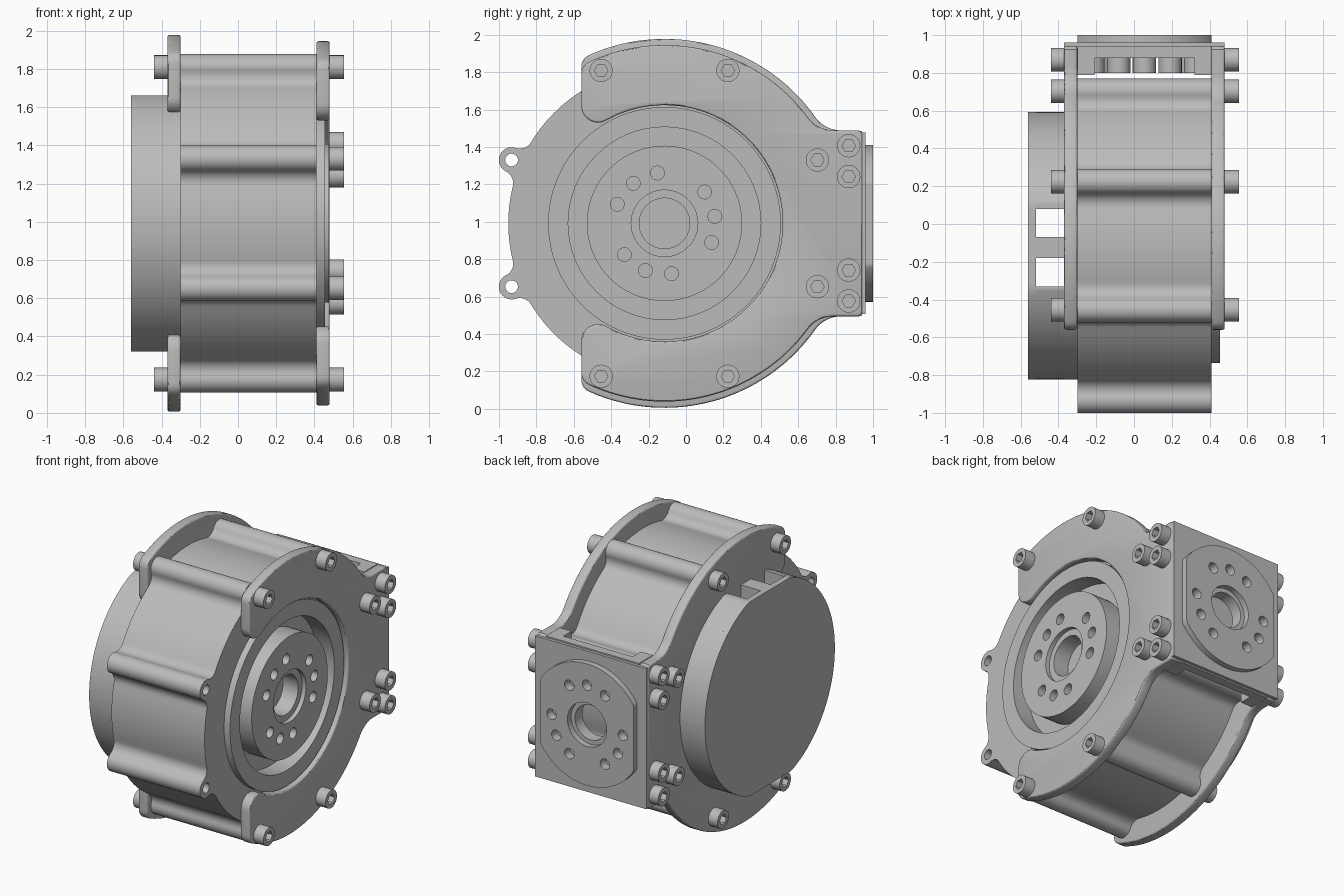
import bpy, bmesh
from math import sin, cos, acos, atan2, sqrt, radians, degrees
from mathutils import Matrix

if "Cube" in bpy.data.objects:
    bpy.data.objects.remove(bpy.data.objects["Cube"])

steel = bpy.data.materials.new("satin grey")
steel.use_nodes = True
GREY = (0.5, 0.5, 0.5, 1)
steel.diffuse_color = GREY
steel.node_tree.nodes["Principled BSDF"].inputs["Base Color"].default_value = GREY

CY, CZ = -0.115, 0.992      # main axis of the drive (runs along x)
CX = 0.055                  # middle plane between the side plates

# Columns: where the profile's u, v and the extrusion direction point
AXES = {"x": ((0, 0, 1), (1, 0, 0), (0, 1, 0)),   # u=y, v=z, extrude x
        "y": ((0, 1, 0), (0, 0, 1), (1, 0, 0))}   # u=z, v=x, extrude y


def extrude(name, loops, a, b, axis="x", bevel=0):
    """Fill nested outlines and extrude them from a to b along an axis."""
    cu = bpy.data.curves.new(name, "CURVE")
    cu.dimensions, cu.fill_mode = "2D", "BOTH"
    cu.extrude = (b - a) / 2 - bevel
    cu.bevel_depth, cu.bevel_resolution, cu.offset = bevel, 2, -bevel
    for loop in loops:
        sp = cu.splines.new("POLY")
        sp.points.add(len(loop) - 1)
        for p, (u, v) in zip(sp.points, loop):
            p.co = (u, v, 0, 1)
        sp.use_cyclic_u = True
    ob = bpy.data.objects.new(name, cu)
    bpy.context.collection.objects.link(ob)
    bpy.ops.object.select_all(action="DESELECT")
    ob.select_set(True)
    bpy.context.view_layer.objects.active = ob
    bpy.ops.object.convert(target="MESH")
    ob = bpy.context.object
    m = Matrix(AXES[axis]).to_4x4()
    m.translation = ((a + b) / 2, 0, 0) if axis == "x" else (0, (a + b) / 2, 0)
    bm = bmesh.new()
    bm.from_mesh(ob.data)
    bm.transform(m)
    bmesh.ops.remove_doubles(bm, verts=bm.verts, dist=1e-5)
    bmesh.ops.recalc_face_normals(bm, faces=bm.faces)
    bm.to_mesh(ob.data)
    bm.free()
    ob.data.materials.clear()
    ob.data.materials.append(steel)
    bpy.ops.object.shade_smooth_by_angle(angle=radians(30))
    return ob


def arc(u, v, r, a0, a1, n=12):
    return [(u + r * cos(radians(a0 + (a1 - a0) * i / n)),
             v + r * sin(radians(a0 + (a1 - a0) * i / n))) for i in range(n + 1)]


def circle(u, v, r, n=64):
    return arc(u, v, r, 0, 360, n)[:-1]


def rect(u0, u1, v0, v1):
    return [(u0, v0), (u1, v0), (u1, v1), (u0, v1)]


def shift(loop, u=CY, v=CZ):
    return [(p + u, q + v) for p, q in loop]


def flat_disc(r, flat, lo, hi, n=40):
    """Disc with flats at v = +-flat, limited to lo <= u <= hi."""
    us = [lo + (hi - lo) * (1 - cos(radians(180 * i / n))) / 2 for i in range(n + 1)]
    top = [(u, min(flat, sqrt(max(r * r - u * u, 1e-6)))) for u in us]
    return top + [(u, -v) for u, v in reversed(top)]


def hole_pattern(u, v, first, r=0.272):
    """Three groups of three points."""
    return [(u + r * cos(radians(first + k * 120 + j * 30)),
             v + r * sin(radians(first + k * 120 + j * 30)))
            for k in range(3) for j in (-1, 0, 1)]


# Housing with eight filleted screw ears
EAR, LUG, BODY, FIL = 0.885, 0.068, 0.835, 0.07
phi = degrees(acos((EAR**2 + (BODY + FIL)**2 - (LUG + FIL)**2) / (2 * EAR * (BODY + FIL))))
outline, ears = [], []
for k in range(8):
    t = 22.5 + 45 * k
    c = (EAR * cos(radians(t)), EAR * sin(radians(t)))
    ears.append((c[0] + CY, c[1] + CZ))
    f = [((BODY + FIL) * cos(radians(t + s * phi)),
          (BODY + FIL) * sin(radians(t + s * phi))) for s in (-1, 1)]
    to_ear = [degrees(atan2(c[1] - q[1], c[0] - q[0])) for q in f]
    turn = (to_ear[0] - (t - phi + 180) + 540) % 360 - 180
    outline += arc(*f[0], FIL, t - phi + 180, t - phi + 180 + turn, 8)
    start = to_ear[0] + 180
    sweep = (to_ear[1] + 180 - start) % 360
    outline += arc(*c, LUG, start, start + sweep, 16)
    outline += arc(*f[1], FIL, t + phi + 180 - turn, t + phi + 180, 8)
    outline += arc(0, 0, BODY, t + phi, t + 45 - phi, 14)[1:-1]
outline = shift(outline)
ear_holes = [circle(*e, 0.034, 24) for e in ears if e[0] < -0.8]
extrude("housing", [outline] + ear_holes, -0.30, 0.33)
extrude("housing_rim", [outline, circle(CY, CZ, 0.515)] + ear_holes, 0.33, 0.41)
extrude("seal_ring", [circle(CY, CZ, 0.622, 96), circle(CY, CZ, 0.515)], 0.41, 0.455)

# Output disc in its groove
disc = circle(CY, CZ, 0.415, 80)
holes = [circle(*p, 0.037, 20) for p in hole_pattern(CY, CZ, 128)]
extrude("output_disc", [disc, circle(CY, CZ, 0.135)] + holes, 0.33, 0.445)
extrude("output_disc_face", [disc, circle(CY, CZ, 0.178)] + holes, 0.445, 0.475)


# Side plates: open hoop with two horns and a square tail
def side_plate(name, R, r, x0, x1):
    tail, half, fil = 1.06, 0.497, 0.17
    dy = sqrt((R + fil)**2 - (half + fil)**2)
    a = degrees(atan2(half + fil, dy))
    dz = sqrt((R - 0.07)**2 - 0.375**2)
    b = degrees(atan2(dz, -0.375))
    horn = sqrt(r * r - 0.31**2) + 0.078
    top = [(tail, half - 0.02), (tail - 0.02, half)]
    top += arc(dy, half + fil, fil, -90, a - 180)
    top += arc(0, 0, R, a, b, 48)[1:-1]
    top += arc(-0.375, dz, 0.07, b, 180, 8)
    top += arc(-0.355, horn, 0.09, 180, 300, 12)
    e = degrees(atan2(horn - 0.078, -0.31))
    inner = arc(0, 0, r, e, -e, 80)[1:-1]
    loop = top + inner + [(u, -v) for u, v in reversed(top)]
    extrude(name, [shift(loop)], x0, x1, bevel=0.012)


side_plate("right_side_plate", 0.953, 0.632, 0.41, 0.48)
side_plate("left_side_plate", 0.986, 0.66, -0.37, -0.30)

# Rear cap with two connector slots
CAP, FLAT = 0.708, 0.67
full = shift(flat_disc(CAP, FLAT, -CAP, CAP, 80))
extrude("cap_end", [full], -0.56, -0.52)
extrude("cap_base", [full], -0.37, -0.29)
for side, lo, hi in (("front", -CAP, -0.215), ("middle", -0.065, 0.045), ("back", 0.195, CAP)):
    extrude("cap_wall_" + side, [shift(flat_disc(CAP, FLAT, lo, hi))], -0.52, -0.37)

# Output block at the tail
bolts = hole_pattern(CZ, CX, 0)
bolt_holes = [circle(*p, 0.036, 20) for p in bolts]
Z0, Z1 = CZ - 0.495, CZ + 0.495
bore = circle(CZ, CX, 0.12, 48)
extrude("block_plate", [rect(Z0, Z1, -0.30, 0.41), bore], 0.88, 0.94, "y")
extrude("block_cover", [rect(Z0 + 0.01, Z1 - 0.01, -0.37, 0.48), bore] + bolt_holes,
        0.94, 0.96, "y")
extrude("mounting_pad", [shift(flat_disc(0.42, 0.355, -0.42, 0.42, 80), CZ, CX),
                         circle(CZ, CX, 0.15, 48)] + bolt_holes, 0.96, 1.0, "y")
for side, x0, x1 in (("left", -0.30, -0.21), ("right", 0.32, 0.41)):
    extrude("block_leg_" + side, [rect(Z0, Z1, x0, x1)], 0.79, 0.88, "y")
for i, p in enumerate(bolts):
    extrude(f"pad_bolt_{i + 1}", [circle(*p, 0.062, 24)], 0.80, 0.88, "y")

# Socket head screws on both side plates
spots = [e for e in ears if e[0] > -0.8]
spots += [(0.87, CZ + s * d) for s in (-1, 1) for d in (0.25, 0.415)]
for i, p in enumerate(spots):
    head = [circle(*p, 0.062, 32), circle(*p, 0.036, 6)]
    extrude(f"right_screw_head_{i + 1}", head, 0.50, 0.555)
    extrude(f"right_screw_base_{i + 1}", head[:1], 0.47, 0.50)
    extrude(f"left_screw_head_{i + 1}", head, -0.44, -0.39)
    extrude(f"left_screw_base_{i + 1}", head[:1], -0.39, -0.36)
